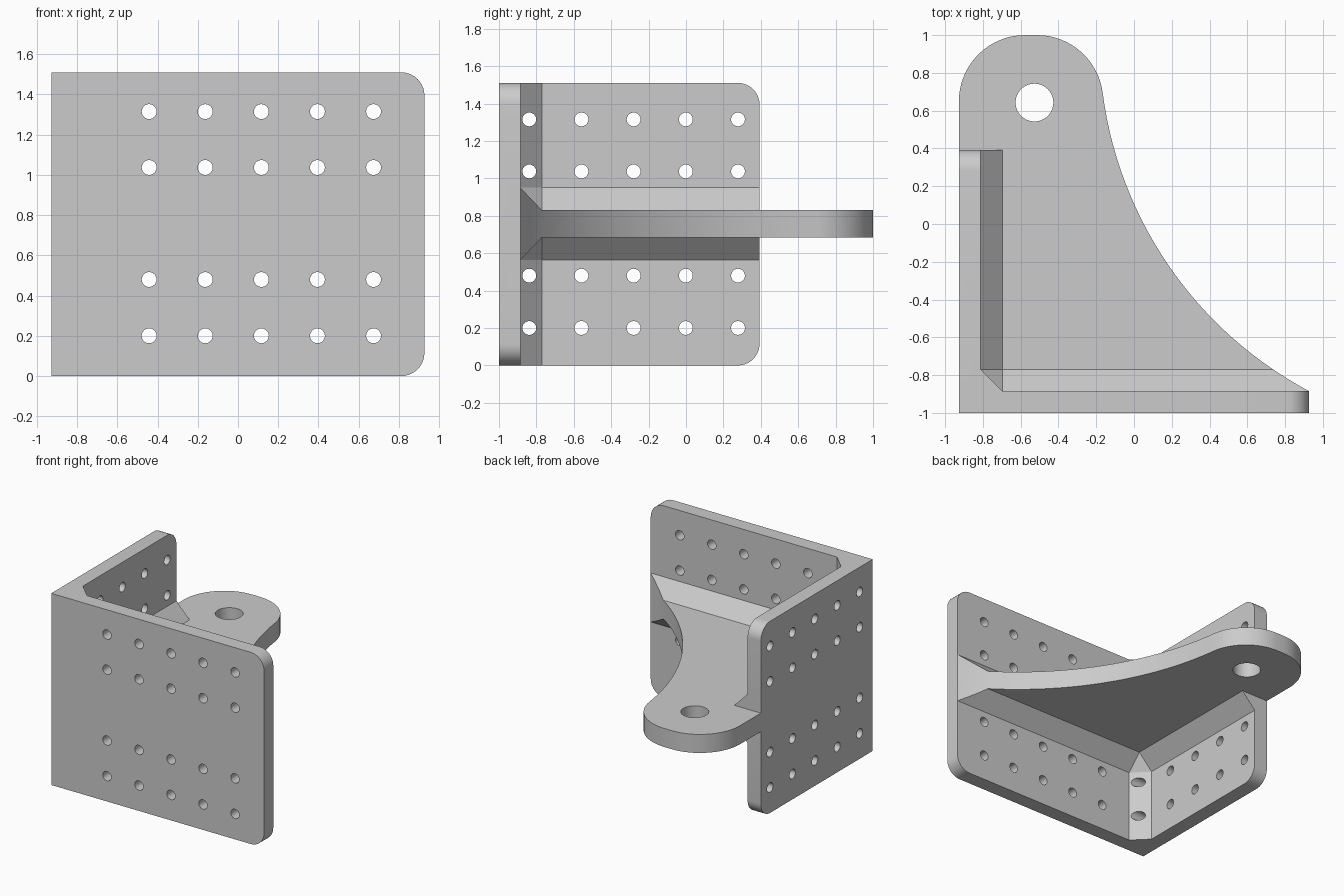
import bpy, bmesh
from math import sin, cos, radians, pi, hypot, atan2

if "Cube" in bpy.data.objects:
    bpy.data.objects.remove(bpy.data.objects["Cube"], do_unlink=True)

HEIGHT, MID = 1.51, 0.757
LEFT, RIGHT, FRONT, SIDE_END = -0.927, 0.927, -1.0, 0.393
THICK, CHAMFER, WEB_HALF, ROUND = 0.115, 0.115, 0.073, 0.115
IN_X, IN_Y = LEFT + THICK, FRONT + THICK

steel = bpy.data.materials.new("light grey steel")
grey = (0.6, 0.6, 0.6, 1)
steel.use_nodes = True
steel.diffuse_color = grey
steel.node_tree.nodes["Principled BSDF"].inputs["Base Color"].default_value = grey


def add_object(name, bm):
    bmesh.ops.recalc_face_normals(bm, faces=bm.faces)
    mesh = bpy.data.meshes.new(name)
    bm.to_mesh(mesh)
    bm.free()
    mesh.materials.append(steel)
    ob = bpy.data.objects.new(name, mesh)
    bpy.context.collection.objects.link(ob)
    return ob


def extrude_outline(bm, points, axis, low, high):
    """Extrude a closed 2D outline along one axis."""
    def place(p, d):
        co = list(p)
        co.insert("xyz".index(axis), d)
        return bm.verts.new(co)
    a = [place(p, low) for p in points]
    b = [place(p, high) for p in points]
    bm.faces.new(a)
    bm.faces.new(b[::-1])
    for i in range(len(a)):
        j = (i + 1) % len(a)
        bm.faces.new((a[j], a[i], b[i], b[j]))


def prism(name, points, axis, low, high):
    bm = bmesh.new()
    extrude_outline(bm, points, axis, low, high)
    return add_object(name, bm)


def arc(cx, cy, r, start, end, steps):
    angles = [radians(start + (end - start) * i / steps) for i in range(steps + 1)]
    return [(cx + r * cos(t), cy + r * sin(t)) for t in angles]


def combine(target, other, operation):
    """Apply a boolean and discard the second part."""
    mod = target.modifiers.new(operation, "BOOLEAN")
    mod.operation, mod.solver, mod.object = operation, "EXACT", other
    bpy.context.view_layer.objects.active = target
    bpy.ops.object.modifier_apply(modifier=mod.name)
    bpy.data.objects.remove(other, do_unlink=True)


def plate_outline(start, end):
    """Plate with both far corners rounded."""
    c = end - ROUND
    return ([(start, 0)] + arc(c, ROUND, ROUND, -90, 0, 10)
            + arc(c, HEIGHT - ROUND, ROUND, 0, 90, 10) + [(start, HEIGHT)])


# Two wall plates meeting at a corner
bracket = prism("mounting_bracket", plate_outline(LEFT, RIGHT), "y", FRONT, IN_Y)
side_plate = prism("side_plate", plate_outline(FRONT, SIDE_END), "x", LEFT, IN_X)

# Upright chamfer in the inner corner
corner = prism("corner_chamfer", [(IN_X - 0.05, IN_Y - 0.05), (IN_X + CHAMFER, IN_Y - 0.05),
               (IN_X + CHAMFER, IN_Y), (IN_X, IN_Y + CHAMFER), (IN_X - 0.05, IN_Y + CHAMFER)],
               "z", 0, HEIGHT)

# Outline of the lug: rounded head, then a sweeping concave edge
head = arc(-0.513, 0.65, 0.35, 8, 90, 16) + arc(LEFT + 0.35, 0.65, 0.35, 90, 180, 16)
x0, y0 = RIGHT, IN_Y
x1, y1 = head[0]
chord, sag = hypot(x1 - x0, y1 - y0), 0.234
radius = (chord ** 2 / 4 + sag ** 2) / (2 * sag)
nx, ny = (y0 - y1) / chord, (x1 - x0) / chord
if nx < 0:
    nx, ny = -nx, -ny
ny = abs(ny)
nx = abs(nx)
cx = (x0 + x1) / 2 + nx * (radius - sag)
cy = (y0 + y1) / 2 + ny * (radius - sag)
t0 = atan2(y0 - cy, x0 - cx) % (2 * pi)
t1 = atan2(y1 - cy, x1 - cx) % (2 * pi)
sweep = [(cx + radius * cos(t0 + (t1 - t0) * i / 28),
          cy + radius * sin(t0 + (t1 - t0) * i / 28)) for i in range(1, 28)]
outline = [(LEFT, FRONT + 0.05), (RIGHT, FRONT + 0.05), (RIGHT, IN_Y)] + sweep + head
lug = prism("lug", outline, "z", MID - WEB_HALF, MID + WEB_HALF)


# Chamfered roots where the lug meets each plate
def root_profile(inner):
    w, n = WEB_HALF + CHAMFER + 0.005, WEB_HALF
    return [(inner - 0.05, MID - w), (inner, MID - w), (inner + CHAMFER, MID - n),
            (inner + CHAMFER, MID + n), (inner, MID + w), (inner - 0.05, MID + w)]


front_root = prism("front_root", root_profile(IN_Y), "x", IN_X - 0.05, RIGHT + 0.05)
combine(front_root, prism("root_trim", outline, "z", 0, HEIGHT), "INTERSECT")
side_root = prism("side_root", root_profile(IN_X), "y", IN_Y - 0.05, SIDE_END)

# Three-way corner facet joining both roots and the upright chamfer
bm = bmesh.new()
for s in (-1, 1):
    wide, near = MID + s * (WEB_HALF + CHAMFER + 0.005), MID + s * WEB_HALF
    for dx, dy, z in ((0, 0, wide), (1, 0, wide), (0, 1, wide), (1, 1, near)):
        bm.verts.new((IN_X + dx * CHAMFER, IN_Y + dy * CHAMFER, z))
bmesh.ops.convex_hull(bm, input=bm.verts)
corner_facet = add_object("corner_facet", bm)

for part in (side_plate, corner, lug, front_root, side_root, corner_facet):
    combine(bracket, part, "UNION")

# Bolt holes through both plates, and the large lug eye
bm = bmesh.new()
for z in (0.2, 0.48, 1.037, 1.315):
    for i in range(5):
        step = 0.279 * i
        extrude_outline(bm, arc(-0.442 + step, z, 0.037, 0, 345, 23), "y", FRONT - 0.05, IN_Y + 0.05)
        extrude_outline(bm, arc(-0.838 + step, z, 0.037, 0, 345, 23), "x", LEFT - 0.05, IN_X + 0.2)
extrude_outline(bm, arc(-0.527, 0.643, 0.1, 0, 352.5, 47), "z", MID - 0.2, MID + 0.2)
combine(bracket, add_object("hole_cutter", bm), "DIFFERENCE")

# Smooth the curved edges only
bpy.ops.object.select_all(action="DESELECT")
bracket.select_set(True)
bpy.context.view_layer.objects.active = bracket
bpy.ops.object.shade_smooth_by_angle(angle=radians(25))
